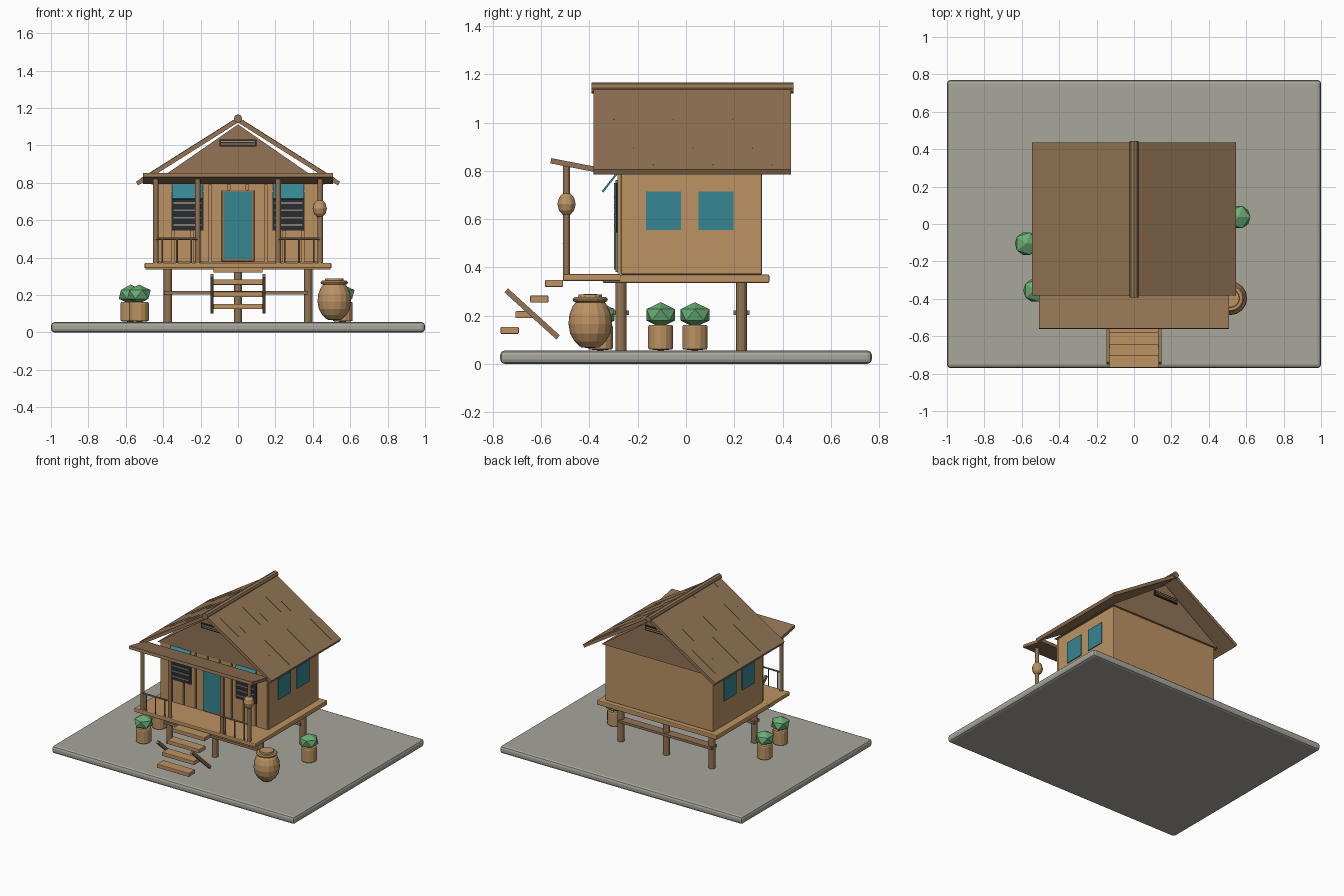
import bpy, bmesh, math
from mathutils import Vector, Matrix

if "Cube" in bpy.data.objects:
    bpy.data.objects.remove(bpy.data.objects["Cube"])


def mat(name, rgb):
    m = bpy.data.materials.new(name)
    m.diffuse_color = (*rgb, 1)
    m.use_nodes = True
    m.node_tree.nodes["Principled BSDF"].inputs["Base Color"].default_value = m.diffuse_color
    return m


TAN = mat("tan wood", (0.50, 0.29, 0.125))
BROWN = mat("brown thatch", (0.29, 0.175, 0.09))
GREY = mat("grey stone", (0.39, 0.385, 0.33))
TEAL = mat("teal", (0.037, 0.235, 0.29))
GREEN = mat("leaf green", (0.14, 0.42, 0.18))
BLACK = mat("dark frame", (0.023, 0.027, 0.03))
SLAT = mat("slat grey", (0.22, 0.21, 0.18))


def finish(bm, name, material, smooth=False):
    bmesh.ops.recalc_face_normals(bm, faces=bm.faces)
    me = bpy.data.meshes.new(name)
    bm.to_mesh(me)
    bm.free()
    me.materials.append(material)
    for p in me.polygons:
        p.use_smooth = smooth
    ob = bpy.data.objects.new(name, me)
    bpy.context.collection.objects.link(ob)
    return ob


def box(name, x, y, z, material, bevel=0.0, tilt=0.0, axis='X'):
    """Box from (min, max) ranges, optionally tilted about its centre."""
    bm = bmesh.new()
    bmesh.ops.create_cube(bm, size=1)
    bmesh.ops.scale(bm, verts=bm.verts, vec=(x[1] - x[0], y[1] - y[0], z[1] - z[0]))
    if bevel:
        bmesh.ops.bevel(bm, geom=bm.edges[:], offset=bevel, segments=2, affect='EDGES', profile=0.5)
    bm.transform(Matrix.Rotation(tilt, 4, axis))
    ob = finish(bm, name, material)
    ob.location = ((x[0] + x[1]) / 2, (y[0] + y[1]) / 2, (z[0] + z[1]) / 2)
    return ob


def rod(name, a, b, r, material, sides=12):
    a, b = Vector(a), Vector(b)
    bm = bmesh.new()
    bmesh.ops.create_cone(bm, cap_ends=True, segments=sides, radius1=r, radius2=r, depth=(b - a).length)
    bm.transform((b - a).to_track_quat('Z', 'Y').to_matrix().to_4x4())
    ob = finish(bm, name, material)
    ob.location = (a + b) / 2
    return ob


def lathe(name, profile, loc, material, sides=16):
    """Revolve an (r, z) profile around the vertical axis."""
    bm = bmesh.new()
    vs = [bm.verts.new((r, 0, z)) for r, z in profile]
    es = [bm.edges.new(p) for p in zip(vs, vs[1:])]
    bmesh.ops.spin(bm, geom=vs + es, cent=(0, 0, 0), axis=(0, 0, 1), angle=2 * math.pi, steps=sides)
    bmesh.ops.remove_doubles(bm, verts=bm.verts, dist=0.0005)
    ob = finish(bm, name, material)
    ob.location = loc
    return ob


def prism(name, pts, y0, y1, material):
    """Extrude an x-z outline along y."""
    bm = bmesh.new()
    f = bm.faces.new([bm.verts.new((x, y0, z)) for x, z in pts])
    r = bmesh.ops.extrude_face_region(bm, geom=[f])
    vs = [g for g in r['geom'] if isinstance(g, bmesh.types.BMVert)]
    bmesh.ops.translate(bm, verts=vs, vec=(0, y1 - y0, 0))
    return finish(bm, name, material)


# Ground slab, stilts, braces and decks
box("ground_slab", (-1, 1), (-0.77, 0.77), (0, 0.055), GREY, 0.018)
for y in (-0.27, 0.23):
    for x in (-0.375, 0, 0.375):
        rod("stilt", (x, y, 0.055), (x, y, 0.34), 0.0225, BROWN)
    box("stilt_brace", (-0.395, 0.375), (y - 0.033, y + 0.033), (0.203, 0.221), BROWN)
box("main_deck", (-0.495, 0.495), (-0.345, 0.345), (0.335, 0.37), TAN, 0.006)
box("porch_deck", (-0.5, 0.5), (-0.51, -0.27), (0.343, 0.372), TAN, 0.006)

# House body, front planks
box("house_body", (-0.445, 0.445), (-0.27, 0.315), (0.37, 0.81), TAN, 0.006)
for i in range(9):
    x = (i - 4) * 0.099
    box("front_plank", (x - 0.043, x + 0.043), (-0.284, -0.265), (0.375, 0.79), TAN)

# Door
box("door_frame", (-0.087, 0.087), (-0.293, -0.27), (0.38, 0.762), BROWN, 0.003)
box("door_panel", (-0.074, 0.074), (-0.299, -0.28), (0.392, 0.75), TEAL)

# Louvred front windows with propped shutters, and side windows
for s in (-1, 1):
    c = s * 0.27
    box("louvre_window", (c - 0.085, c + 0.085), (-0.291, -0.27), (0.545, 0.75), BLACK)
    for i in range(4):
        z = 0.57 + i * 0.039
        box("louvre_slat", (c - 0.075, c + 0.075), (-0.297, -0.288), (z, z + 0.009), SLAT)
    box("shutter", (c - 0.083, c + 0.083), (-0.319, -0.311), (0.702, 0.802), TEAL, tilt=-math.radians(38))
    for y in (-0.165, 0.052):
        x = sorted((s * 0.442, s * 0.451))
        box("side_window", x, (y, y + 0.144), (0.555, 0.715), TEAL)

# Gables with vents
prism("gable", [(-0.465, 0.79), (0.465, 0.79), (0, 1.112)], -0.285, 0.33, BROWN)
for y in (-0.288, 0.333):
    box("vent", (-0.1, 0.1), (y - 0.007, y + 0.007), (0.995, 1.032), BLACK)
    for z in (1.005, 1.018):
        box("vent_slat", (-0.092, 0.092), (y - 0.01, y + 0.01), (z, z + 0.006), TAN)

# Main roof slopes with low seams, and the ridge pole
for s in (-1, 1):
    prism("roof_slope", [(0, 1.15), (s * 0.545, 0.806), (s * 0.535, 0.785), (0, 1.122)],
          -0.383, 0.435, BROWN)
    for i in range(9):
        y = -0.3 + i * 0.082
        t0, t1 = ((0.05, 0.4), (0.3, 0.75), (0.55, 0.95))[i % 3]
        pts = [(s * 0.545 * t, 1.15 - 0.344 * t + d) for t, d in ((t0, 0.002), (t1, 0.002), (t1, -0.01), (t0, -0.01))]
        prism("roof_seam", pts, y, y + 0.003, BROWN)
rod("ridge_pole", (0, -0.392, 1.143), (0, 0.445, 1.143), 0.023, BROWN, 8)

# Porch roof, posts and railings
box("porch_roof", (-0.507, 0.507), (-0.562, -0.368), (0.812, 0.834), BROWN, tilt=-math.radians(11))
for x in (-0.44, -0.215, 0.215, 0.44):
    rod("porch_post", (x, -0.495, 0.365), (x, -0.495, 0.825), 0.014, BROWN)
for s in (-1, 1):
    rod("railing", (s * 0.44, -0.505, 0.5), (s * 0.215, -0.505, 0.5), 0.006, BROWN, 8)
    for x in (0.25, 0.327, 0.405):
        rod("baluster", (s * x, -0.505, 0.37), (s * x, -0.505, 0.5), 0.005, BROWN, 8)

# Steps and loose stringers
for i in range(4):
    y, z = -0.768 + i * 0.0613, 0.124 + i * 0.065
    box("step", (-0.132, 0.132), (y, y + 0.075), (z, z + 0.029), TAN, 0.004)
slope = math.atan2(-0.195, 0.215)
for x in (-0.14, 0.14):
    box("stringer", (x - 0.008, x + 0.008), (-0.7825, -0.4925), (0.196, 0.218), BROWN, tilt=slope)

# Lantern on the right post
lathe("lantern", [(0, -0.047), (0.017, -0.043), (0.031, -0.027), (0.038, 0), (0.031, 0.027), (0.017, 0.043), (0, 0.047)],
      (0.437, -0.495, 0.662), TAN, 12)

# Water jar
lathe("water_jar", [(0, 0.065), (0.038, 0.068), (0.064, 0.092), (0.083, 0.125), (0.09, 0.165), (0.086, 0.205),
                    (0.072, 0.24), (0.06, 0.255), (0.07, 0.26), (0.073, 0.268), (0.066, 0.276), (0.05, 0.277),
                    (0.048, 0.288), (0, 0.289)], (0.515, -0.397, 0), TAN)

# Potted plants
for x, y in ((-0.575, -0.105), (-0.53, -0.355), (0.56, 0.037)):
    lathe("plant_pot", [(0, 0.055), (0.05, 0.06), (0.053, 0.066), (0.053, 0.155), (0.049, 0.162), (0, 0.162)],
          (x, y, 0), TAN, 14)
    bm = bmesh.new()
    bmesh.ops.create_icosphere(bm, subdivisions=1, radius=0.07)
    bmesh.ops.scale(bm, verts=bm.verts, vec=(1, 1, 0.75))
    finish(bm, "plant_leaves", GREEN).location = (x, y, 0.203)
